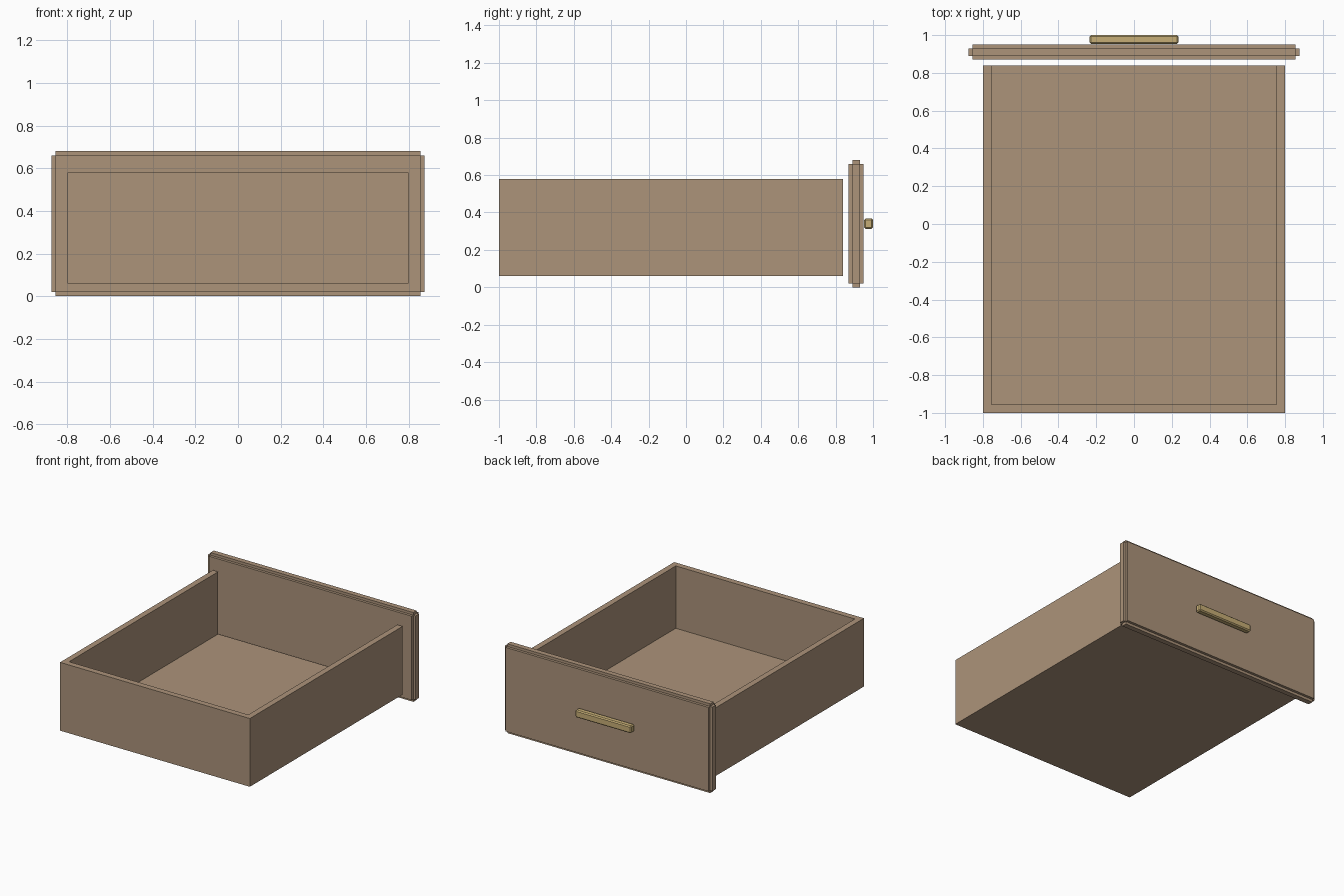
import bpy
import bmesh
from mathutils import Vector

old = bpy.data.objects.get("Cube")
if old:
    bpy.data.objects.remove(old, do_unlink=True)


def material(name, colour):
    mat = bpy.data.materials.new(name)
    mat.use_nodes = True
    mat.diffuse_color = colour
    mat.node_tree.nodes["Principled BSDF"].inputs["Base Color"].default_value = colour
    return mat


def box(low, high):
    """Bmesh box between two opposite corners."""
    low, high = Vector(low), Vector(high)
    bm = bmesh.new()
    bmesh.ops.create_cube(bm, size=1)
    for v in bm.verts:
        v.co = (low + high) / 2 + v.co * (high - low)
    bm.normal_update()
    return bm


def finish(bm, name, mat):
    mesh = bpy.data.meshes.new(name)
    bm.to_mesh(mesh)
    bm.free()
    mesh.materials.append(mat)
    obj = bpy.data.objects.new(name, mesh)
    bpy.context.collection.objects.link(obj)
    return obj


wood = material("light brown wood", (0.413, 0.292, 0.195, 1))
brass = material("pale brass", (0.565, 0.423, 0.18, 1))

# Tray: box without its top and panel-side faces, thickened inwards
bm = box((-0.8, -1, 0.06), (0.8, 0.84, 0.58))
open_faces = [f for f in bm.faces if f.normal.z > 0.9 or f.normal.y > 0.9]
bmesh.ops.delete(bm, geom=open_faces, context="FACES")
tray = finish(bm, "drawer_tray", wood)
walls = tray.modifiers.new("wall thickness", "SOLIDIFY")
walls.thickness = 0.045
walls.offset = -1
walls.use_even_offset = True

# Face panel: a thin core with every face pushed out, leaving stepped edges
step = 0.02
bm = box((-0.855, 0.89, 0.02), (0.855, 0.93, 0.66))
raised = bmesh.ops.extrude_discrete_faces(bm, faces=bm.faces[:])["faces"]
for f in raised:
    f.normal_update()
    bmesh.ops.translate(bm, verts=f.verts[:], vec=f.normal * step)
bmesh.ops.recalc_face_normals(bm, faces=bm.faces[:])
finish(bm, "drawer_face_panel", wood)

# Handle: chamfered bar on the face panel
bm = box((-0.235, 0.953, 0.312), (0.235, 1, 0.368))
bmesh.ops.bevel(bm, geom=bm.edges[:], offset=0.008, segments=1, affect="EDGES")
finish(bm, "handle", brass)
